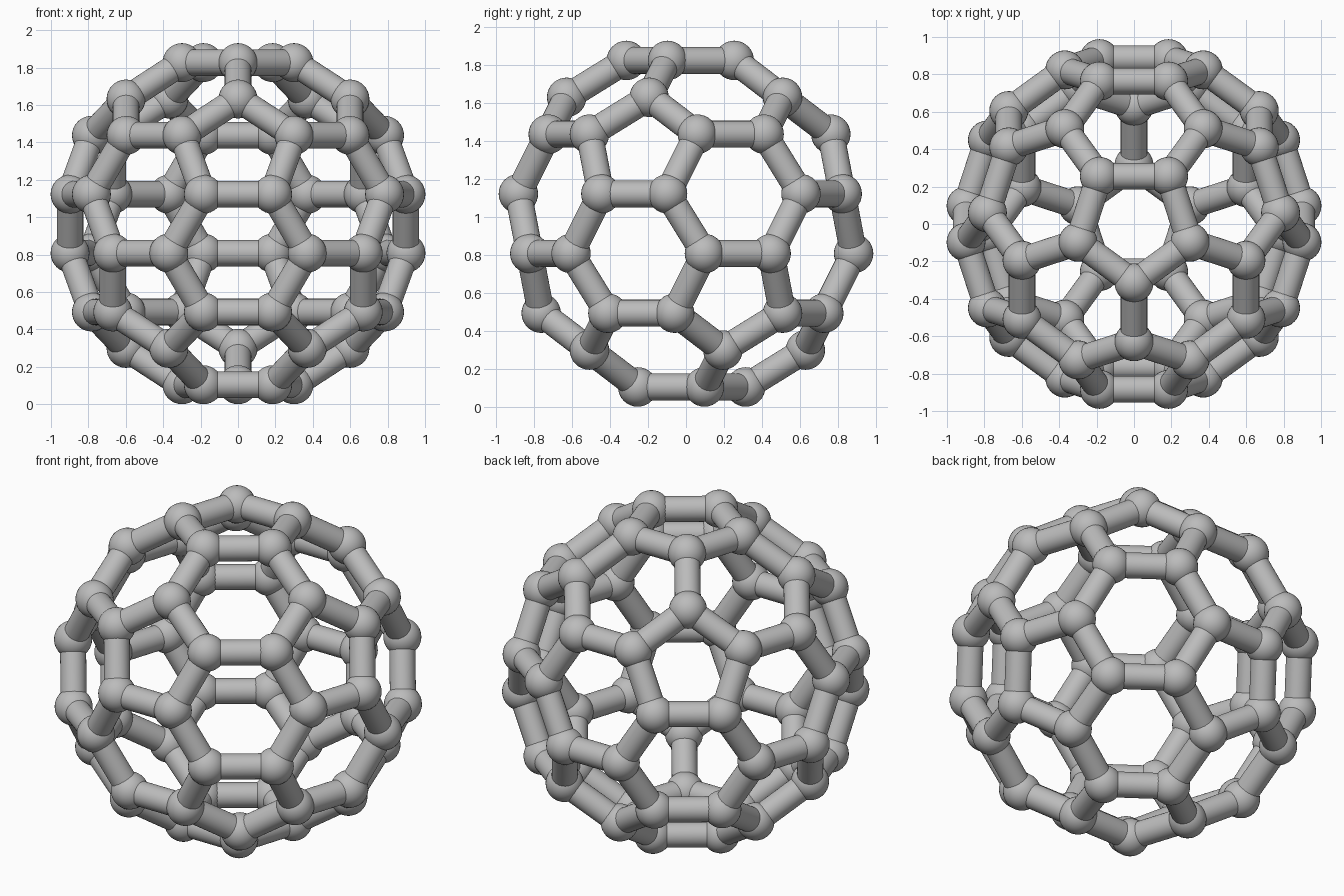
import bpy, math
from itertools import combinations
from mathutils import Vector

if "Cube" in bpy.data.objects:
    bpy.data.objects.remove(bpy.data.objects["Cube"])

EDGE = 0.370      # strut length between joint centres
BALL_R = 0.104
ROD_R = 0.071

grey = bpy.data.materials.new("grey")
grey.diffuse_color = (0.5, 0.5, 0.5, 1)
grey.use_nodes = True
grey.node_tree.nodes["Principled BSDF"].inputs["Base Color"].default_value = grey.diffuse_color

# Icosahedron corners, standing on a pole
R = 3 * EDGE * math.sin(math.radians(72))
corners = [Vector((0, 0, R)), Vector((0, 0, -R))]
for sign in (1, -1):
    for k in range(5):
        a = math.radians(-90 * sign + 72 * k)
        corners.append(Vector((2 * math.cos(a), 2 * math.sin(a), sign)) * R / math.sqrt(5))

# Cut each icosahedron edge in thirds to get the 60 joints
joints = []
for p, q in combinations(corners, 2):
    if (p - q).length < 3.1 * EDGE:
        joints += [p.lerp(q, 1 / 3), p.lerp(q, 2 / 3)]
lift = Vector((0, 0, max(j.z for j in joints) + BALL_R))


def finish(obj, name):
    obj.name = name
    obj.data.materials.append(grey)
    bpy.ops.object.shade_smooth_by_angle(angle=math.radians(30))
    return obj.data


def add_copy(name, mesh, location, rotation=None):
    obj = bpy.data.objects.new(name, mesh)
    obj.location = location
    if rotation:
        obj.rotation_mode = 'QUATERNION'
        obj.rotation_quaternion = rotation
    bpy.context.collection.objects.link(obj)


# Ball joints, sharing one mesh
bpy.ops.mesh.primitive_uv_sphere_add(segments=32, ring_count=16, radius=BALL_R, location=joints[0] + lift)
ball = finish(bpy.context.object, "ball_joint")
for j in joints[1:]:
    add_copy("ball_joint", ball, j + lift)

# Struts between neighbouring joints, sharing one open tube mesh
pairs = [(p, q) for p, q in combinations(joints, 2) if (p - q).length < 1.1 * EDGE]
bpy.ops.mesh.primitive_cylinder_add(vertices=32, radius=ROD_R, depth=EDGE, end_fill_type='NOTHING')
first = bpy.context.object
rod = finish(first, "strut")
for p, q in pairs:
    add_copy("strut", rod, (p + q) / 2 + lift, (q - p).to_track_quat('Z', 'Y'))
bpy.data.objects.remove(first)
